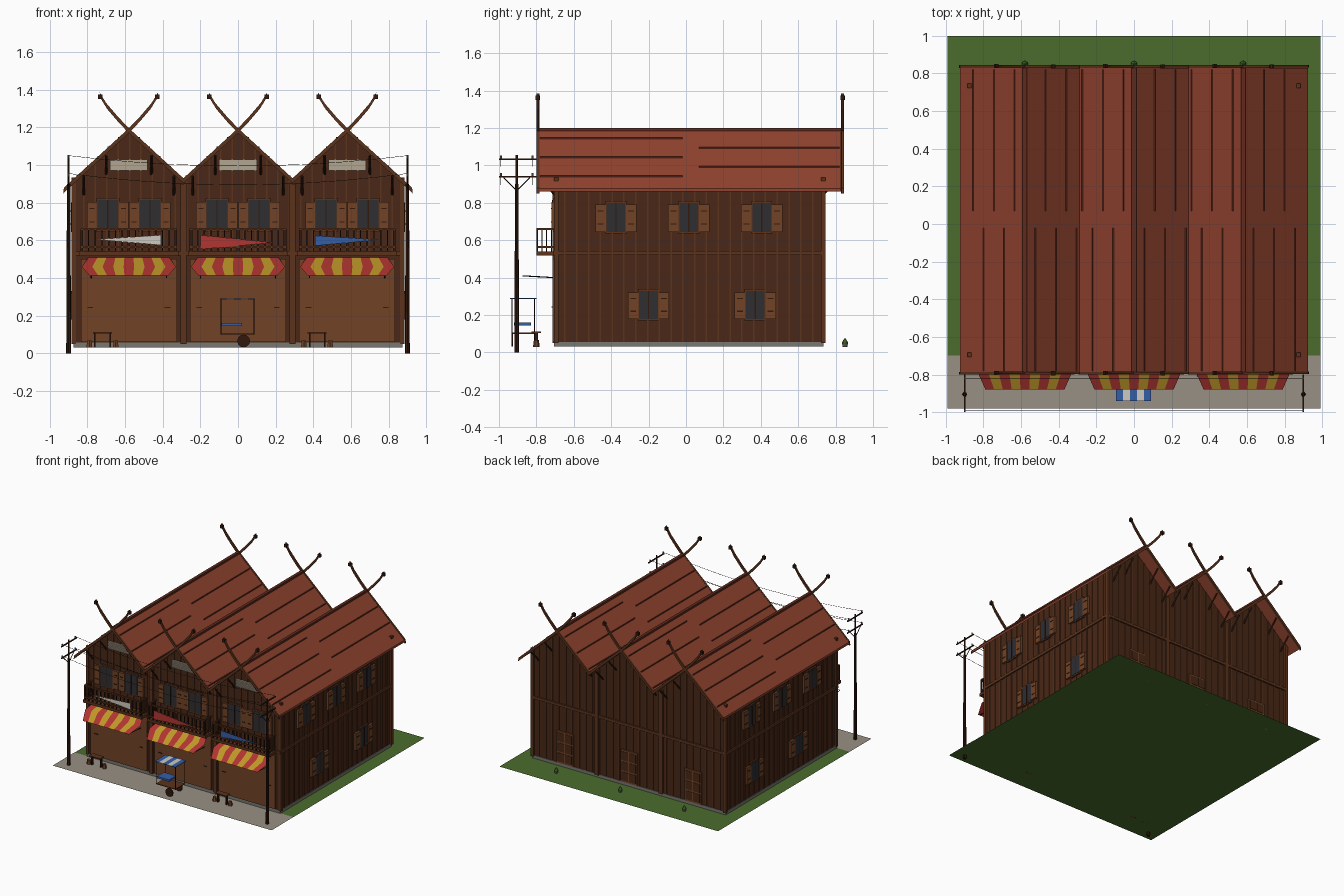
import bpy, bmesh, math
from mathutils import Vector

if "Cube" in bpy.data.objects:
    bpy.data.objects.remove(bpy.data.objects["Cube"])

def mat(name, r, g, b):
    m = bpy.data.materials.new(name)
    m.diffuse_color = [(c / 255) ** 2.2 for c in (r, g, b)] + [1]
    m.use_nodes = True
    m.node_tree.nodes["Principled BSDF"].inputs["Base Color"].default_value = m.diffuse_color
    return m

WALL, TRIM = mat("dark_wood", 74, 44, 29), mat("trim_wood", 92, 54, 34)
PANEL, DARK = mat("panel_wood", 112, 68, 42), mat("deep_wood", 52, 30, 20)
ROOF, SEAM = mat("roof_red", 143, 68, 50), mat("roof_seam", 96, 46, 34)
GLASS, VENT = mat("glass", 50, 50, 54), mat("vent_cream", 175, 165, 145)
RED, YEL = mat("cloth_red", 176, 56, 52), mat("cloth_yellow", 190, 150, 45)
BLUE, WHITE = mat("cloth_blue", 55, 95, 165), mat("cloth_white", 205, 200, 190)
GRASS, PAVE = mat("grass", 76, 108, 48), mat("pavement", 150, 143, 130)
STONE, WIRE = mat("stone", 120, 118, 112), mat("wire", 30, 28, 28)

parts = {}
def get(name, m):
    return parts.setdefault(name, (bmesh.new(), m))[0]

def face(name, m, pts):
    bm = get(name, m)
    bm.faces.new([bm.verts.new(p) for p in pts])

def box(name, m, x0, x1, y0, y1, z0, z1):
    bm = get(name, m)
    v = bmesh.ops.create_cube(bm, size=1)["verts"]
    for a in v:
        a.co = (x0 + (a.co.x + .5) * (x1 - x0), y0 + (a.co.y + .5) * (y1 - y0), z0 + (a.co.z + .5) * (z1 - z0))

def beam(name, m, p, q, r, n=4, r2=None):
    p, q = Vector(p), Vector(q)
    bm = get(name, m)
    v = bmesh.ops.create_cone(bm, cap_ends=True, segments=n, radius1=r, radius2=r if r2 is None else r2,
                              depth=(q - p).length)["verts"]
    rot = (q - p).to_track_quat('Z', 'Y')
    for a in v:
        a.co = rot @ a.co + (p + q) / 2

def prism(name, m, prof, y0, y1):
    bm = get(name, m)
    f = bm.faces.new([bm.verts.new((x, y0, z)) for x, z in prof])
    g = bmesh.ops.extrude_face_region(bm, geom=[f])["geom"]
    for a in g:
        if isinstance(a, bmesh.types.BMVert):
            a.co.y = y1

# box placed on a wall: u along the wall, d outward from it
def wbox(side, name, m, u0, u1, d0, d1, z0, z1):
    if side == 'F': box(name, m, u0, u1, -.70 - d1, -.70 - d0, z0, z1)
    if side == 'B': box(name, m, u0, u1, .73 + d0, .73 + d1, z0, z1)
    if side == 'R': box(name, m, .87 + d0, .87 + d1, u0, u1, z0, z1)
    if side == 'L': box(name, m, -.87 - d1, -.87 - d0, u0, u1, z0, z1)

CX = (-.58, 0, .58)
SL = .91
def roof_z(x):
    return 1.18 - SL * min(abs(x - c) for c in CX)

# ground, pavement, foundation
face("grass", GRASS, [(-.99, -.98, .03), (.99, -.98, .03), (.99, 1, .03), (-.99, 1, .03)])
face("pavement", PAVE, [(-.99, -.98, .032), (.99, -.98, .032), (.99, -.70, .032), (-.99, -.70, .032)])
box("foundation", STONE, -.875, .875, -.705, .735, .031, .056)

# main body with three gables
prism("walls", WALL, [(-.87, .055), (.87, .055), (.87, roof_z(.87)), (.58, 1.17), (.29, roof_z(.29)), (0, 1.17),
                      (-.29, roof_z(.29)), (-.58, 1.17), (-.87, roof_z(.87))], -.70, .73)

# roof slopes, seams, ridge caps, bargeboards with crossed horns
for c in CX:
    for s in (-1, 1):
        hw = .345 if c * s > .1 else .29
        ze = 1.18 - SL * hw
        prism("roof_slopes", ROOF, [(c, 1.195), (c + s * hw, ze + .012), (c + s * hw, ze - .006), (c, 1.172)], -.79, .83)
        for i in range(1, 6):
            dx = .055 * i
            x, z = c + s * dx, 1.195 - (.183 + SL * .0) / .2 * dx * 1.0
            z = 1.195 - dx * (1.183 - ze) / hw
            y0, y1 = ((-.78, -.02), (.07, .82))[(i + (s > 0)) % 2]
            box("roof_seams", SEAM, x - .003, x + .003, y0, y1, z - .006, z + .004)
        for y in (-.80, .83):
            yy = y + (.002 if s > 0 else 0)
            # board below the roof edge, carried on across the ridge into a curved horn
            path = [(hw, 1.18 - SL * hw), (0, 1.182), (-.06, 1.245), (-.12, 1.315), (-.155, 1.372)]
            up = [(c + s * a, b + .014) for a, b in path]
            dn = [(c + s * a + s * .004, b - .016) for a, b in path[::-1]]
            prism("bargeboards_and_horns", TRIM, up + dn, yy, yy + .014)
            tip = c - s * .152
            box("horn_tips", DARK, tip - .012, tip + .012, yy - .004, yy + .018, 1.35, 1.374)
    box("ridge_caps", SEAM, c - .012, c + .012, -.79, .83, 1.182, 1.2)

# belts, corner posts, pilasters, vertical battens
for side in 'FBLR':
    lo, hi = (-.88, .88) if side in 'FB' else (-.71, .74)
    wbox(side, "belts", TRIM, lo, hi, 0, .012, .52, .542)
    n = 29 if side in 'FB' else 23
    for i in range(1, n):
        u = lo + (hi - lo) * i / n
        top = roof_z(u) - .01 if side in 'FB' else .91
        wbox(side, "battens", TRIM, u - .004, u + .004, 0, .006, .535 if side == 'F' else .057, top)
    if side in 'FB':
        for x in (-.29, .29):
            wbox(side, "pilasters", TRIM, x - .016, x + .016, 0, .014, .05, .9)
for x in (-.872, .872):
    for y in (-.695, .735):
        box("corner_posts", TRIM, x - .012, x + .012, y - .012, y + .012, .05, .935)

# shuttered windows
def window(side, u, z0, z1, hw=.05, sw=.06):
    wbox(side, "window_frames", TRIM, u - hw - .006, u + hw + .006, 0, .012, z0 - .01, z1 + .01)
    wbox(side, "window_panes", GLASS, u - hw, u + hw, .01, .014, z0, z1)
    wbox(side, "window_mullions", DARK, u - .003, u + .003, .01, .017, z0, z1)
    for s in (-1, 1):
        a, b = sorted((u + s * (hw + .004), u + s * (hw + sw)))
        wbox(side, "shutters", PANEL, a, b, 0, .018, z0, z1 - .01)
        for f in (.25, .7):
            z = z0 + f * (z1 - z0)
            wbox(side, "shutter_hinges", DARK, a + .012, b - .012, .017, .021, z, z + .006)

for side in 'LR':
    for y in (-.375, .015, .405): window(side, y, .645, .80)
    for y in (-.20, .37): window(side, y, .18, .33)

for c in CX:
    for dx in (-.112, .112): window('F', c + dx, .655, .815, .055, .055)
    # louvred gable vent
    wbox('F', "gable_vents", VENT, c - .10, c + .10, .0, .012, .97, 1.03)
    for i in range(5):
        wbox('F', "vent_louvres", VENT, c - .10, c + .10, .01, .018, .974 + i * .012, .979 + i * .012)
    # shop shutter and back door
    wbox('F', "shop_fronts", PANEL, c - .255, c + .255, 0, .014, .06, .50)
    wbox('F', "shop_latches", DARK, c - .22, c - .19, .013, .018, .24, .246)
    wbox('F', "shop_latches", DARK, c + .19, c + .22, .013, .018, .24, .246)
    wbox('B', "back_doors", PANEL, c - .075, c + .075, 0, .012, .057, .32)
    for i in (0, 1):
        for j in range(3):
            wbox('B', "door_panels", WALL, c - .065 + i * .07, c - .005 + i * .07, .01, .015, .07 + j * .083, .14 + j * .083)
    # knee braces under the overhangs
    for dx in (-.24, -.12, .12, .24):
        z = roof_z(c + dx) - .02
        for yw, yo in ((-.70, -.785), (.73, .825)):
            beam("eave_braces", DARK, (c + dx, yw, z - .1), (c + dx, yo, z), .007)
    # balcony
    box("balcony_floors", TRIM, c - .265, c + .265, -.80, -.70, .518, .54)
    for z in (.56, .655):
        box("balcony_rails", TRIM, c - .255, c + .255, -.80, -.788, z, z + .01)
        for s in (-1, 1):
            box("balcony_rails", TRIM, c + s * .25 - .005, c + s * .25 + .005, -.80, -.70, z, z + .01)
    for i in range(15):
        x = c - .25 + .5 * i / 14
        w = .007 if i in (0, 7, 14) else .0035
        box("balusters", DARK, x - w, x + w, -.798, -.79, .54, .66)
    for s in (-1, 1):
        for y in (-.77, -.745, -.72):
            box("balusters", DARK, c + s * .25 - .003, c + s * .25 + .003, y - .003, y + .003, .54, .66)
    # striped awning: three rows across, wider in the middle
    rows = ((.215, -.70, .508), (.25, -.79, .46), (.21, -.88, .413))
    for i in range(9):
        for (h0, y0, z0), (h1, y1, z1) in zip(rows, rows[1:]):
            a, b = i / 4.5 - 1, (i + 1) / 4.5 - 1
            face("awning_red" if i % 2 == 0 else "awning_yellow", RED if i % 2 == 0 else YEL,
                 [(c + a * h0, y0, z0), (c + b * h0, y0, z0), (c + b * h1, y1, z1), (c + a * h1, y1, z1)])
    for s in (-1, 1):
        beam("awning_struts", WIRE, (c + s * .2, -.70, .40), (c + s * .2, -.875, .41), .003)
    # plant pot behind the house
    beam("back_pots", STONE, (c, .85, .03), (c, .85, .05), .012, 8, .016)
    beam("back_plants", GRASS, (c, .85, .05), (c, .85, .075), .018, 6, .004)

# pennants hung on the balconies
for name, m, x0, x1, z0, z1, zt in (("pennant_white", WHITE, -.41, -.76, .575, .628, .605),
                                    ("pennant_red", RED, -.20, .19, .553, .628, .588),
                                    ("pennant_blue", BLUE, .41, .75, .572, .625, .603)):
    face(name, m, [(x0, -.805, z0), (x1, -.805, zt), (x0, -.805, z1)])

# utility poles with cross-arms, and sagging wires
for x in (-.9, .9):
    beam("poles", DARK, (x, -.905, 0), (x, -.905, .9), .013, 8, .009)
    beam("poles", DARK, (x, -.905, .9), (x, -.905, 1.055), .006, 6)
    for z in (.935, 1.03):
        box("pole_arms", DARK, x - .004, x + .004, -1, -.80, z, z + .008)
    for s in (-1, 1):
        beam("pole_braces", DARK, (x, -.905, .865), (x, -.905 + s * .07, .935), .003)
        for z in (.943, 1.038):
            beam("insulators", STONE, (x, -.905 + s * .085, z), (x, -.905 + s * .085, z + .016), .005, 6)
for y in (-.99, -.82):
    for zt, sag in ((.955, .06), (1.05, .055)):
        pts = [(-.9 + .18 * i, y, zt - sag * (1 - (i / 5 - 1) ** 2)) for i in range(11)]
        for p, q in zip(pts, pts[1:]):
            beam("wires", WIRE, p, q, .0015, 3)

# street cart with flat striped canopy
for i, m in enumerate((BLUE, WHITE, BLUE, WHITE, BLUE)):
    x = -.095 + i * .037
    box("canopy_blue" if m is BLUE else "canopy_white", m, x, x + .037, -.94, -.80, .287, .291)
for x in (-.09, .085):
    for y in (-.93, -.81):
        beam("cart_posts", DARK, (x, y, .1), (x, y, .287), .0025)
box("cart_tray", BLUE, -.09, .02, -.92, -.83, .145, .16)
box("cart_frame", TRIM, -.09, .085, -.93, -.81, .10, .106)
for y in (-.93, -.81):
    beam("cart_wheels", DARK, (.03, y - .004, .065), (.03, y + .004, .065), .034, 12)

# small tables with stools
for tx in (-.72, .42):
    box("tables", TRIM, tx - .05, tx + .05, -.825, -.775, .105, .112)
    for s in (-1, 1):
        box("table_legs", DARK, tx + s * .04 - .004, tx + s * .04 + .004, -.81, -.79, .03, .105)
        beam("stools", PANEL, (tx + s * .07, -.80, .03), (tx + s * .07, -.80, .068), .018, 6, .013)

for name, (bm, m) in parts.items():
    bmesh.ops.recalc_face_normals(bm, faces=bm.faces)
    me = bpy.data.meshes.new(name)
    bm.to_mesh(me)
    bm.free()
    me.materials.append(m)
    bpy.context.collection.objects.link(bpy.data.objects.new(name, me))
